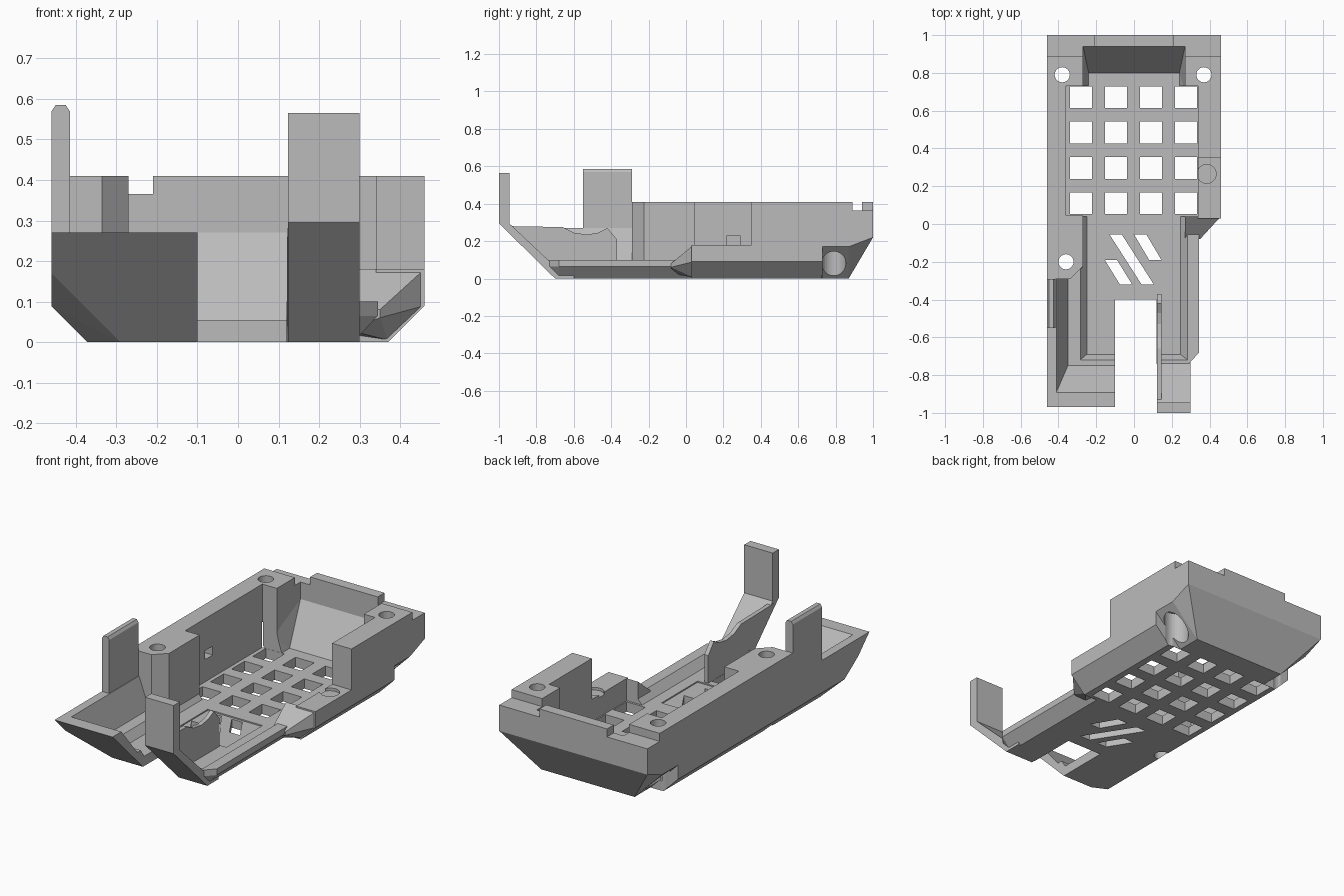
import bpy, bmesh
from mathutils import Vector

cube = bpy.data.objects.get("Cube")
if cube:
    bpy.data.objects.remove(cube)

grey = bpy.data.materials.new("light grey plastic")
grey.use_nodes = True
colour = (0.5, 0.5, 0.5, 1)
grey.diffuse_color = colour
grey.node_tree.nodes["Principled BSDF"].inputs["Base Color"].default_value = colour


def finish(name, bm):
    bmesh.ops.recalc_face_normals(bm, faces=bm.faces[:])
    mesh = bpy.data.meshes.new(name)
    bm.to_mesh(mesh)
    bm.free()
    mesh.materials.append(grey)
    obj = bpy.data.objects.new(name, mesh)
    bpy.context.collection.objects.link(obj)
    return obj


def hull(name, points):
    bm = bmesh.new()
    for p in points:
        bm.verts.new(p)
    bmesh.ops.convex_hull(bm, input=bm.verts[:])
    bmesh.ops.dissolve_limit(bm, angle_limit=0.01, verts=bm.verts[:], edges=bm.edges[:])
    return finish(name, bm)


def box(name, x0, x1, y0, y1, z0, z1):
    return hull(name, [(x, y, z) for x in (x0, x1) for y in (y0, y1) for z in (z0, z1)])


def prism(name, profile, axis, lo, hi):
    """Extrude a profile along x (points y, z) or along z (points x, y)."""
    bm = bmesh.new()
    put = (lambda a, b: (lo, a, b)) if axis == "x" else (lambda a, b: (a, b, lo))
    face = bm.faces.new([bm.verts.new(put(a, b)) for a, b in profile])
    out = bmesh.ops.extrude_face_region(bm, geom=[face])
    d = hi - lo
    move = Vector((d, 0, 0)) if axis == "x" else Vector((0, 0, d))
    bmesh.ops.translate(bm, vec=move, verts=[v for v in out["geom"] if isinstance(v, bmesh.types.BMVert)])
    return finish(name, bm)


def cylinder(name, x, y, r, z0, z1):
    bm = bmesh.new()
    bmesh.ops.create_cone(bm, cap_ends=True, segments=32, radius1=r, radius2=r, depth=z1 - z0)
    bmesh.ops.translate(bm, vec=(x, y, (z0 + z1) / 2), verts=bm.verts[:])
    return finish(name, bm)


def combine(target, tool, operation):
    """Apply a boolean and throw the tool away."""
    mod = target.modifiers.new("combine", "BOOLEAN")
    mod.object, mod.operation, mod.solver = tool, operation, "EXACT"
    bpy.context.view_layer.objects.active = target
    bpy.ops.object.modifier_apply(modifier=mod.name)
    bpy.data.objects.remove(tool)


def join(tool):
    combine(body, tool, "UNION")


def cut(tool):
    combine(body, tool, "DIFFERENCE")


# Main shell with chamfered lower edges
body = hull("tray_body", [(s * x, y, z) for s in (-1, 1) for y in (0.03, 0.73)
                          for x, z in ((0.46, 0.41), (0.46, 0.09), (0.37, 0))])

# Rear end, sloping up to the back
join(hull("rear_end", [(s * x, y, z) for s in (-1, 1) for x, y, z in (
    (0.46, 0.72, 0.41), (0.46, 1, 0.41), (0.46, 1, 0.22), (0.46, 0.87, 0.17),
    (0.46, 0.72, 0.17), (0.29, 0.72, 0), (0.29, 0.87, 0))]))

# Front scoop on the -x side
join(hull("front_scoop", [
    (-0.46, -0.97, 0.27), (-0.1, -0.97, 0.27), (-0.46, 0.1, 0.27), (-0.1, 0.1, 0.27),
    (-0.46, -0.87, 0.17), (-0.46, -0.75, 0.088), (-0.372, -0.66, 0), (-0.29, -0.7, 0),
    (-0.1, -0.7, 0), (-0.46, 0.1, 0.09), (-0.37, 0.1, 0), (-0.1, 0.1, 0)]))

# Low front floor on the +x side
join(hull("front_floor", [
    (-0.2, -0.74, 0.1), (0.29, -0.74, 0.1), (0.345, -0.68, 0.1), (0.345, 0.1, 0.1),
    (-0.2, 0.1, 0.1), (0.29, -0.74, 0.065), (-0.2, -0.74, 0.065), (0.345, -0.68, 0.065),
    (0.345, 0.1, 0.065), (0.285, -0.68, 0), (0.285, 0.1, 0), (-0.2, -0.68, 0), (-0.2, 0.1, 0)]))

# Wide main cavity, its open front and the sloped recess at the back
cut(box("main_cavity", -0.36, 0.34, 0.04, 0.73, 0.055, 0.7))
cut(box("front_opening", -0.27, 0.34, -0.05, 0.2, 0.1, 0.7))
cut(hull("rear_recess", [(s * x, y, z) for s in (-1, 1) for x, y, z in (
    (0.24, 0.7, 0.055), (0.24, 0.8, 0.055), (0.27, 0.7, 0.15),
    (0.27, 0.94, 0.27), (0.27, 0.94, 0.7), (0.27, 0.7, 0.7))]))

# Hollow of the scoop and the shallow channel in the floor
cut(hull("scoop_hollow", [(x, y, z) for xo, yo, z in ((-0.35, -0.75, 0.1), (-0.415, -0.9, 0.28))
                          for x in (xo, 0) for y in (yo, 0.045)]))
cut(hull("floor_channel", [(x, y, z) for x0, x1, y0, z in ((-0.25, 0.245, -0.69, 0.055), (-0.285, 0.285, -0.72, 0.101))
                           for x in (x0, x1) for y in (y0, 0.06)]))

# Open bay between the two front arms
cut(box("front_bay", -0.1, 0.12, -1.2, -0.4, -0.1, 0.7))

# Side ledge where the +x wall is missing, with its ramp
cut(box("ledge_cut", 0.25, 0.6, -0.1, 0.35, 0.18, 0.7))
join(hull("ledge_ramp", [(0.27, 0.04, 0.02), (0.27, 0.04, 0.18), (0.46, 0.04, 0.18), (0.46, 0.04, 0.09),
                         (0.37, 0.04, 0.005), (0.35, -0.08, 0.08), (0.35, -0.08, 0.06), (0.27, -0.08, 0.08),
                         (0.27, -0.08, 0.03)]))

# Screw boss beside the front opening
join(prism("front_boss", [(-0.46, -0.29), (-0.335, -0.29), (-0.27, -0.225), (-0.27, 0.045), (-0.46, 0.045)],
           "z", 0.09, 0.41))
join(box("boss_foot", -0.365, -0.27, -0.225, 0.045, 0.02, 0.12))

# Screw holes with wide counterbores below
for x, y in ((-0.38, 0.79), (0.37, 0.79), (-0.36, -0.2)):
    cut(cylinder("screw_hole", x, y, 0.04, -0.1, 0.7))
    if y > 0:
        cut(cylinder("counterbore", x, y, 0.065, -0.1, 0.2))
cut(cylinder("ledge_dimple", 0.385, 0.265, 0.05, 0.165, 0.3))

# Vent grid
for i in range(4):
    for j in range(4):
        x, y = -0.28 + 0.185 * i, 0.11 + 0.187 * j
        cut(box("vent", x - 0.058, x + 0.058, y - 0.058, y + 0.058, -0.1, 0.12))

# Recessed panel with three slanted slots
cut(box("panel", -0.16, 0.18, -0.36, -0.04, 0.048, 0.2))
for xa, ya, xb, yb in ((-0.155, -0.19, -0.075, -0.32), (-0.13, -0.055, 0.04, -0.32), (0, -0.055, 0.08, -0.19)):
    cut(prism("slot", [(xa, ya), (xa + 0.065, ya), (xb + 0.065, yb), (xb, yb)], "z", -0.1, 0.12))

# Stepped rear rim and a small pocket in the -x wall
for s in (-1, 1):
    cut(box("rim_step", *sorted((s * 0.21, s * 0.6)), 0.89, 1.1, 0.365, 0.7))
cut(box("wall_pocket", -0.43, -0.3, 0.22, 0.29, 0.18, 0.23))

# Tall tab on the -x wall
prism("side_tab", [(-0.46, -0.55), (-0.415, -0.55), (-0.415, -0.29), (-0.46, -0.29)], "z", 0.15, 0.57)
hull("side_tab_cap", [(x, y, z) for x0, x1, z in ((-0.46, -0.415, 0.57), (-0.45, -0.425, 0.585))
                      for x in (x0, x1) for y in (-0.55, -0.29)])

# Sloped arm on the +x side with its upright tab
prism("front_arm", [(-1, 0.295), (-1, 0.565), (-0.945, 0.565), (-0.945, 0.295), (-0.69, 0.055),
                    (-0.6, 0.055), (-0.6, 0), (-0.7, 0)], "x", 0.123, 0.3)

# Thin inner wall with a scalloped top
prism("scalloped_wall", [(-0.95, 0.28), (-0.66, 0.275), (-0.6, 0.245), (-0.53, 0.235), (-0.47, 0.245),
                         (-0.42, 0.27), (-0.37, 0.21), (-0.37, 0.02), (-0.7, 0.02), (-0.95, 0.26)],
      "x", 0.121, 0.145)
